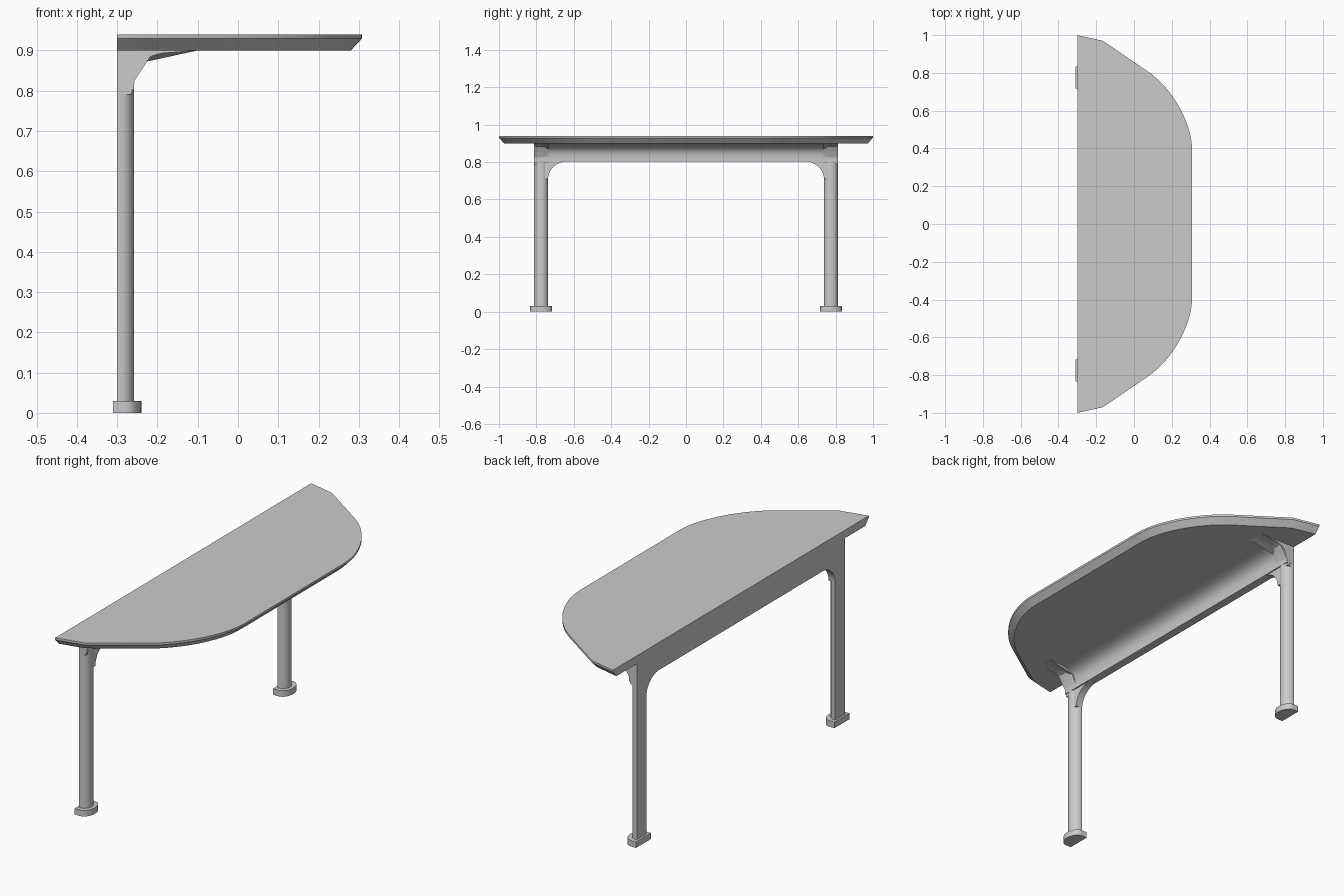
import bpy, bmesh, math
from mathutils import Vector
from mathutils.geometry import interpolate_bezier

if "Cube" in bpy.data.objects:
    bpy.data.objects.remove(bpy.data.objects["Cube"])


def finish(name, bm, smooth=True):
    bmesh.ops.recalc_face_normals(bm, faces=bm.faces)
    mesh = bpy.data.meshes.new(name)
    bm.to_mesh(mesh)
    bm.free()
    obj = bpy.data.objects.new(name, mesh)
    bpy.context.collection.objects.link(obj)
    if smooth:
        bpy.ops.object.select_all(action='DESELECT')
        obj.select_set(True)
        bpy.context.view_layer.objects.active = obj
        bpy.ops.object.shade_smooth_by_angle(angle=math.radians(30))
    return obj


def loft(name, rings):
    """Closed solid through matching rings of 3D points."""
    bm = bmesh.new()
    loops = [[bm.verts.new(p) for p in ring] for ring in rings]
    n = len(loops[0])
    for a, b in zip(loops, loops[1:]):
        for i in range(n):
            j = (i + 1) % n
            bm.faces.new((a[i], a[j], b[j], b[i]))
    bm.faces.new(loops[0][::-1])
    bm.faces.new(loops[-1])
    return finish(name, bm)


def bezier(a, b, c, d, n):
    pts = interpolate_bezier(*[Vector((*p, 0)) for p in (a, b, c, d)], n)
    return [(p.x, p.y) for p in pts]


def d_shape(back, straight, front, half, cy, n=16):
    """Flat-backed outline with a rounded front."""
    pts = [(back, cy - half)]
    for i in range(n + 1):
        t = -math.pi / 2 + math.pi * i / n
        pts.append((straight + (front - straight) * math.cos(t), cy + half * math.sin(t)))
    return pts + [(back, cy + half)]


def at_z(pts, z):
    return [(x, y, z) for x, y in pts]


def at_y(pts, y):
    return [(x, y, z) for x, z in pts]


# tabletop: flat back, curved front, undercut rim
half = [(-0.30, 1.0), (-0.165, 0.97)]
half += bezier((0.07, 0.81), (0.20, 0.722), (0.308, 0.54), (0.308, 0.385), 16)
outline = half + [(x, -y) for x, y in reversed(half)]


def inset(pts, d):
    res = []
    n = len(pts)
    for i, p in enumerate(pts):
        p = Vector(p)
        n1 = (p - Vector(pts[i - 1])).normalized()
        n2 = (Vector(pts[(i + 1) % n]) - p).normalized()
        n1, n2 = Vector((n1.y, -n1.x)), Vector((n2.y, -n2.x))
        m = n1 + n2
        q = p + m * (d * 2 / m.length_squared)
        if i in (0, n - 1):
            q = Vector((p.x, p.y - math.copysign(abs(d), p.y)))
        res.append((q.x, q.y))
    return res


rim = inset(outline, 0.028)
loft("tabletop", [at_z(rim, 0.90), at_z(outline, 0.93), at_z(outline, 0.94)])

# apron: long beam with a concave cove under the top
cove = bezier((-0.258, 0.803), (-0.258, 0.88), (-0.23, 0.897), (-0.10, 0.90), 16)
profile = [(-0.30, 0.90), (-0.30, 0.803)] + cove
loft("apron", [at_y(profile, -0.813), at_y(profile, 0.813)])

for side, label in ((-1, "left"), (1, "right")):
    cy = 0.775 * side
    # leg and foot
    leg = d_shape(-0.30, -0.293, -0.258, 0.038, cy)
    loft(label + "_leg", [at_z(leg, 0.02), at_z(leg, 0.85)])
    foot = d_shape(-0.31, -0.28, -0.24, 0.058, cy)
    loft(label + "_foot", [at_z(foot, 0.0), at_z(foot, 0.03)])

    # faceted gusset from leg to top, tapering inward
    outer = [(-0.299, 0.90), (-0.299, 0.79), (-0.265, 0.79), (-0.257, 0.825),
             (-0.213, 0.891), (-0.10, 0.90)]
    inner = [(-0.299, 0.90), (-0.299, 0.79), (-0.265, 0.79), (-0.259, 0.825),
             (-0.237, 0.870), (-0.10, 0.90)]
    loft(label + "_gusset", [at_y(outer, 0.812 * side), at_y(outer, 0.775 * side),
                             at_y(inner, 0.735 * side)])

    # rounded fillet between leg and apron
    arc = bezier((0.738, 0.71), (0.735, 0.765), (0.69, 0.803), (0.635, 0.804), 12)
    arc = [(0.775, 0.82), (0.775, 0.71)] + arc + [(0.635, 0.82)]
    loft(label + "_fillet", [[(x, y * side, z) for y, z in arc] for x in (-0.30, -0.264)])
